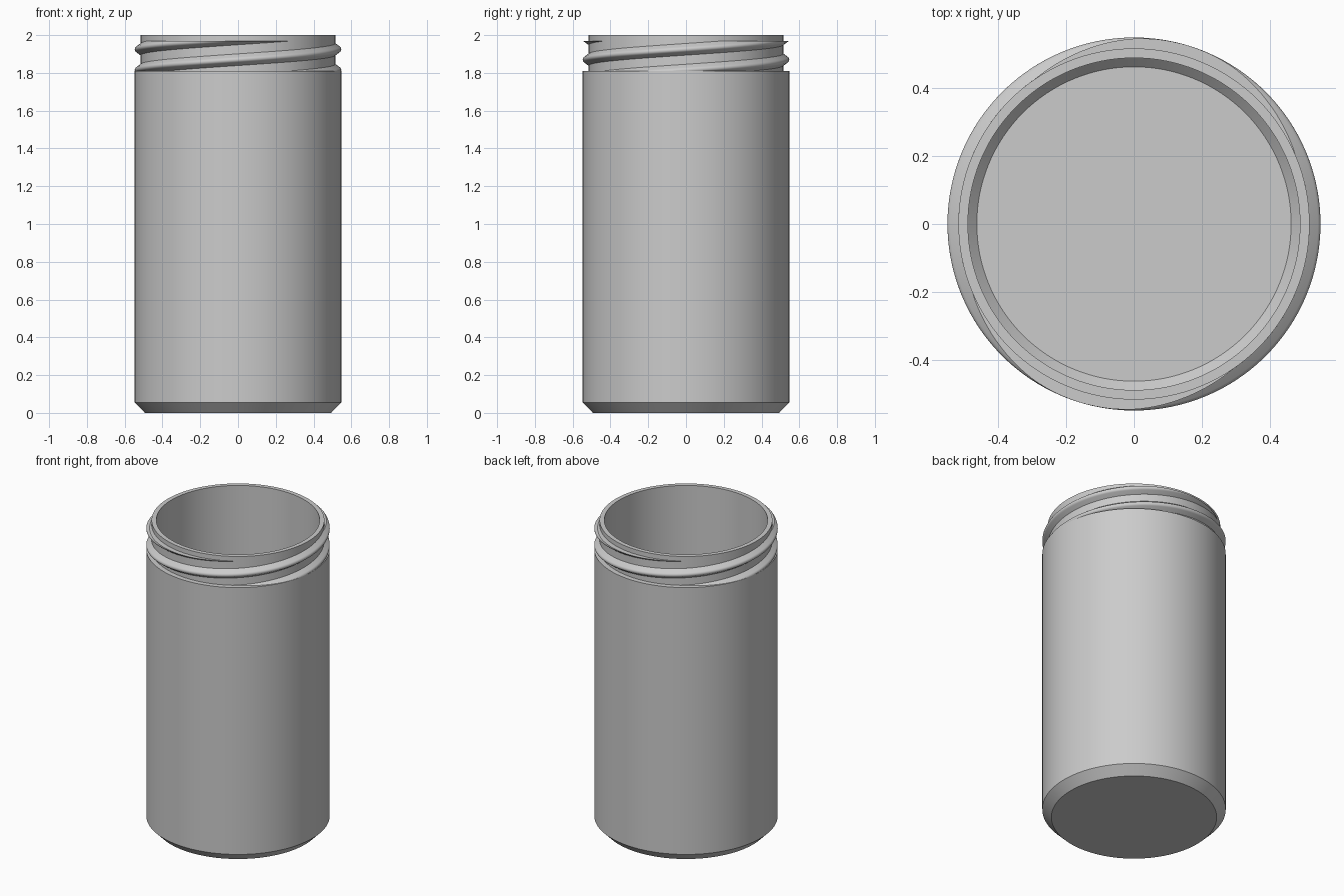
import bpy, bmesh
from math import sin, cos, pi, radians
from mathutils import Vector

default = bpy.data.objects.get("Cube")
if default:
    bpy.data.objects.remove(default, do_unlink=True)

STEPS = 128
NECK_R, RIM_R, BODY_R = 0.515, 0.487, 0.547
SHOULDER_Z, THREAD_TOP = 1.81, 1.97

grey = bpy.data.materials.new("plain_grey")
grey.use_nodes = True
colour = (0.6, 0.6, 0.6, 1)
grey.diffuse_color = colour
grey.node_tree.nodes["Principled BSDF"].inputs["Base Color"].default_value = colour


def make_object(name, bm):
    bmesh.ops.recalc_face_normals(bm, faces=bm.faces)
    mesh = bpy.data.meshes.new(name)
    bm.to_mesh(mesh)
    bm.free()
    mesh.materials.append(grey)
    obj = bpy.data.objects.new(name, mesh)
    bpy.context.collection.objects.link(obj)
    bpy.ops.object.select_all(action="DESELECT")
    obj.select_set(True)
    bpy.context.view_layer.objects.active = obj
    bpy.ops.object.shade_smooth_by_angle(angle=radians(28))
    return obj


# Hollow container: chamfered base, body, shoulder, neck, rim and inside wall
profile = [(0, 0), (0.493, 0), (BODY_R, 0.055), (BODY_R, SHOULDER_Z),
           (NECK_R, SHOULDER_Z), (NECK_R, 2), (RIM_R, 2),
           (RIM_R, 0.087), (0.461, 0.06), (0, 0.06)]
bm = bmesh.new()
verts = [bm.verts.new((r, 0, z)) for r, z in profile]
edges = [bm.edges.new(pair) for pair in zip(verts, verts[1:])]
bmesh.ops.spin(bm, geom=verts + edges, axis=(0, 0, 1), cent=(0, 0, 0),
               angle=2 * pi, steps=STEPS, use_duplicate=False)
bmesh.ops.remove_doubles(bm, verts=bm.verts, dist=1e-4)
make_object("container_body", bm)


# Screw thread: rounded ridge swept up the neck, cut flat at both ends
def thread(name, start_angle):
    bm = bmesh.new()
    half, rise, root = 0.031, 0.11, NECK_R - 0.008
    section = [(root, -half), (NECK_R, -half)]
    for i in range(7):
        a = radians(-60 + 20 * i)
        section.append((BODY_R - 0.016 + 0.016 * cos(a), 0.016 * sin(a)))
    section += [(NECK_R, half), (root, half)]
    rings = []
    count = 180
    for i in range(count + 1):
        turn = 2 * pi * (1.35 * i / count - 0.675)
        a = start_angle + turn
        z = 1.89 + rise * turn / pi
        rings.append([bm.verts.new((r * cos(a), r * sin(a), z + dz)) for r, dz in section])
    n = len(section)
    for low, high in zip(rings, rings[1:]):
        for j in range(n):
            k = (j + 1) % n
            bm.faces.new((low[j], low[k], high[k], high[j]))
    for ring in (rings[0], rings[-1]):
        bm.faces.new(ring)
    for z, up in ((SHOULDER_Z, -1), (THREAD_TOP, 1)):
        bmesh.ops.bisect_plane(bm, geom=bm.verts[:] + bm.edges[:] + bm.faces[:], dist=1e-6,
                               plane_co=Vector((0, 0, z)), plane_no=Vector((0, 0, up)),
                               clear_outer=True)
        bmesh.ops.holes_fill(bm, edges=[e for e in bm.edges if e.is_boundary], sides=0)
    bmesh.ops.triangulate(bm, faces=[f for f in bm.faces if len(f.verts) > 4])
    return make_object(name, bm)


# Two starts, half a turn apart
for index, name in enumerate(("first_thread", "second_thread")):
    thread(name, radians(-57) + pi * index)
